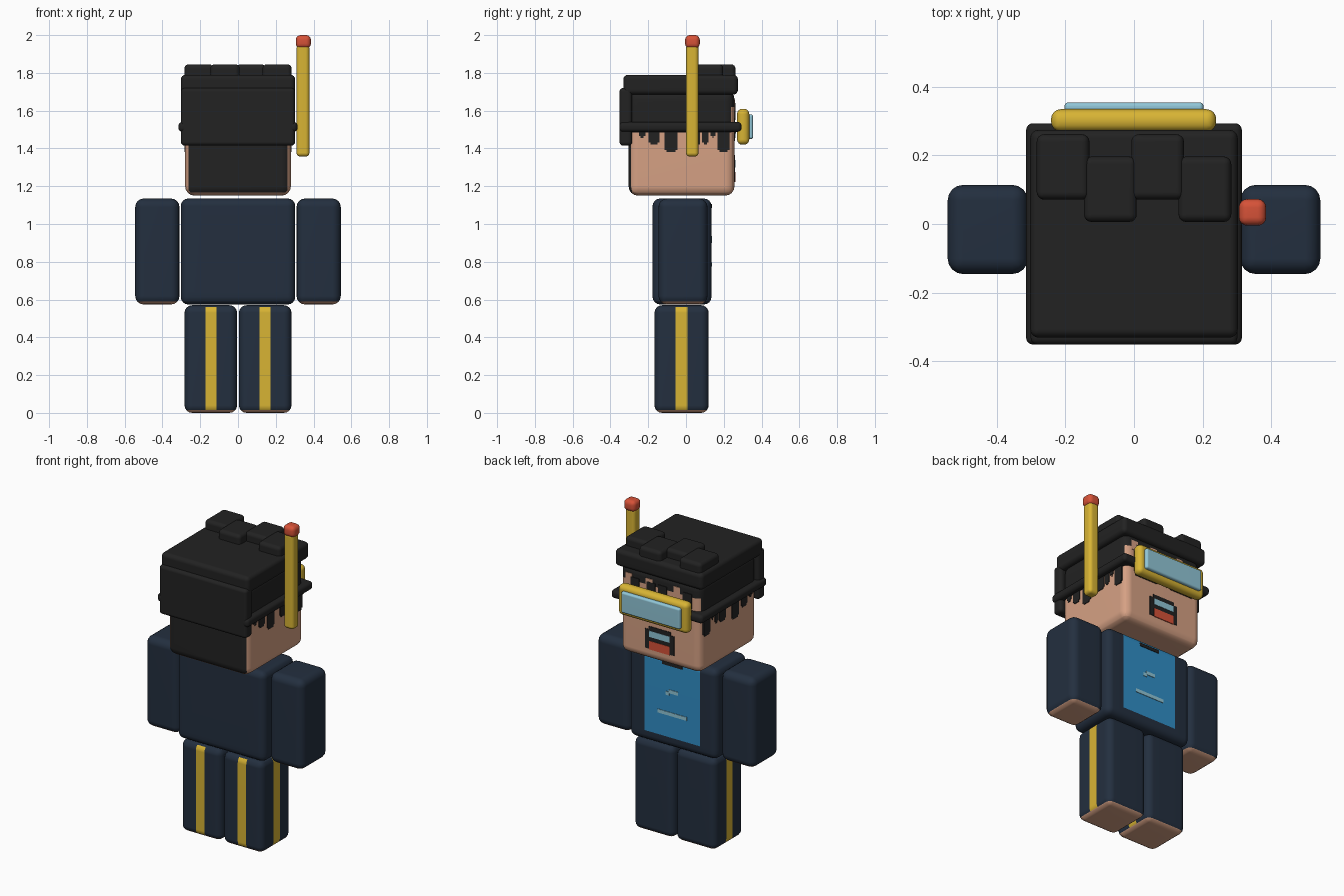
import bpy
import bmesh
from mathutils import Vector

if "Cube" in bpy.data.objects:
    bpy.data.objects.remove(bpy.data.objects["Cube"], do_unlink=True)


def material(name, *rgb):
    linear = [((c / 255 + 0.055) / 1.055) ** 2.4 for c in rgb] + [1]
    mat = bpy.data.materials.new(name)
    mat.use_nodes = True
    mat.diffuse_color = linear
    mat.node_tree.nodes["Principled BSDF"].inputs["Base Color"].default_value = linear
    return mat


SKIN = material("skin", 214, 161, 132)
HAIR = material("black_hair", 34, 34, 34)
NAVY = material("navy_cloth", 35, 47, 63)
YELLOW = material("yellow", 216, 180, 52)
RED = material("red", 214, 82, 56)
GLASS = material("pale_blue", 145, 198, 215)
BLUE = material("shirt_blue", 48, 142, 198)


def box(name, x, y, z, mats, bevel=0.0, cuts=(), rule=None):
    """Rounded box from (min, max) ranges; cuts are (axis, value) and rule
    picks a material slot from a face centre and normal."""
    mats = mats if isinstance(mats, (list, tuple)) else [mats]
    bm = bmesh.new()
    bmesh.ops.create_cube(bm, size=1)
    for v in bm.verts:
        v.co = [(r[0] + r[1]) / 2 + c * (r[1] - r[0]) for r, c in zip((x, y, z), v.co)]
    if bevel:
        bmesh.ops.bevel(bm, geom=bm.edges[:], offset=bevel, segments=4,
                        profile=0.5, affect='EDGES')
    for axis, value in cuts:
        point, normal = Vector(), Vector()
        point[axis], normal[axis] = value, 1
        bmesh.ops.bisect_plane(bm, geom=bm.verts[:] + bm.edges[:] + bm.faces[:],
                               plane_co=point, plane_no=normal, dist=0.0001)
    bm.normal_update()
    for f in bm.faces:
        f.smooth = bevel > 0
        if rule:
            f.material_index = int(rule(f.calc_center_median(), f.normal))
    mesh = bpy.data.meshes.new(name)
    bm.to_mesh(mesh)
    bm.free()
    for m in mats:
        mesh.materials.append(m)
    obj = bpy.data.objects.new(name, mesh)
    bpy.context.collection.objects.link(obj)
    if bevel:
        obj.modifiers.new("flat_face_normals", 'WEIGHTED_NORMAL')
    return obj


def span(side, a, b):
    return sorted((side * a, side * b))


# Head: hair painted over the crown, sides and back
def head_rule(c, n):
    if c.y < -0.285:
        return c.z > 1.485 or (abs(c.x) < 0.262 and c.z > 1.168)
    return c.z > (1.62 if c.y > 0.237 else 1.485)


box("head", (-0.28, 0.28), (-0.304, 0.257), (1.15, 1.71), [SKIN, HAIR], 0.05,
    [(2, 1.168), (2, 1.485), (2, 1.62), (1, 0.237), (1, -0.285), (0, 0.262), (0, -0.262)],
    head_rule)

# Hair volumes
box("hair_cap", (-0.303, 0.303), (-0.332, 0.275), (1.685, 1.79), HAIR, 0.025)
box("hair_back_panel", (-0.302, 0.302), (-0.352, -0.285), (1.415, 1.72), HAIR, 0.02)
for i in range(4):
    left = -0.284 + i * 0.138
    back = 0.006 if i % 2 else 0.071
    box(f"hair_tuft_{i + 1}", (left, left + 0.154), (back, back + 0.191),
        (1.74, 1.845), HAIR, 0.022)

# Ragged fringe on the sides and over the brow
LOCKS = [(-0.25, -0.215, 1.455), (-0.198, -0.14, 1.42), (-0.114, -0.045, 1.38),
         (0.01, 0.075, 1.41), (0.085, 0.12, 1.42), (0.13, 0.155, 1.455),
         (0.167, 0.23, 1.38)]
for side, label in ((1, "left"), (-1, "right")):
    for i, (a, b, low) in enumerate(LOCKS):
        box(f"{label}_side_lock_{i + 1}", span(side, 0.276, 0.284), (a, b),
            (low + 0.012, 1.5), HAIR)
        box(f"{label}_side_lock_tip_{i + 1}", span(side, 0.276, 0.284),
            (a + 0.01, b - 0.01), (low, low + 0.012), HAIR)
for i, x in enumerate((-0.22, -0.05, 0.03, 0.14)):
    box(f"brow_lock_{i + 1}", (x, x + 0.06), (0.253, 0.261), (1.55, 1.64), HAIR)
for i, x in enumerate((-0.14, 0.05, 0.19)):
    box(f"brow_gap_{i + 1}", (x, x + 0.045), (0.253, 0.26), (1.6, 1.66), SKIN)

# Eyes
for side, label in ((1, "left"), (-1, "right")):
    box(f"{label}_eye_outline", span(side, 0.05, 0.21), (0.254, 0.26), (1.44, 1.56), HAIR)
    box(f"{label}_eye", span(side, 0.07, 0.19), (0.255, 0.262), (1.455, 1.535), GLASS)
    box(f"{label}_pupil", span(side, 0.07, 0.11), (0.256, 0.264), (1.48, 1.535), HAIR)

# Mouth
box("mouth_outline", (-0.1, 0.1), (0.254, 0.26), (1.225, 1.345), HAIR)
box("mouth_top", (-0.075, 0.075), (0.254, 0.26), (1.345, 1.365), HAIR)
box("teeth", (-0.07, 0.07), (0.255, 0.262), (1.3, 1.338), GLASS)
box("tongue", (-0.07, 0.07), (0.255, 0.262), (1.222, 1.275), RED)

# Goggles with strap
box("goggle_strap", (-0.315, 0.315), (-0.352, 0.294), (1.488, 1.54), HAIR, 0.02)
box("goggle_frame", (-0.242, 0.24), (0.27, 0.335), (1.42, 1.61), YELLOW, 0.028)
box("goggle_lens", (-0.203, 0.203), (0.315, 0.355), (1.45, 1.58), GLASS, 0.012)

# Snorkel tube
box("snorkel_tube", (0.31, 0.378), (0, 0.066), (1.357, 1.95), YELLOW, 0.02)
box("snorkel_tip", (0.306, 0.386), (-0.005, 0.073), (1.93, 2.0), RED, 0.025)


# Torso with a shirt panel showing on the face side
def torso_rule(c, n):
    return c.y > 0.08 and abs(c.x) < 0.19 and 0.64 < c.z < 1.127


box("torso", (-0.303, 0.303), (-0.177, 0.135), (0.574, 1.135), [NAVY, BLUE], 0.04,
    [(0, -0.19), (0, 0.19), (2, 0.64), (2, 1.127), (1, 0.08)], torso_rule)
box("collar_shadow", (-0.07, 0.07), (0.125, 0.138), (1.085, 1.105), HAIR)
box("shirt_mark_long", (-0.1, 0.1), (0.13, 0.138), (0.775, 0.797), GLASS)
box("shirt_mark_short", (-0.04, 0.025), (0.13, 0.138), (0.915, 0.937), GLASS)
box("shirt_mark_end", (0.02, 0.045), (0.13, 0.138), (0.9, 0.922), GLASS)


# Legs: yellow stripes on the sides and the far face, bare soles
def leg_rule(middle):
    def rule(c, n):
        if c.z < 0.016:
            return 1
        if c.z > 0.56:
            return 0
        rear = c.y < -0.12 and abs(c.x - middle) < 0.029
        flank = abs(c.x - middle) > 0.1 and -0.055 < c.y < 0.008
        return 2 if rear or flank else 0
    return rule


for side, label in ((1, "left"), (-1, "right")):
    box(f"{label}_arm", span(side, 0.31, 0.544), (-0.146, 0.114), (0.574, 1.135),
        [NAVY, SKIN], 0.045, [(2, 0.59)], lambda c, n: c.z < 0.59)
    mid = side * 0.144
    box(f"{label}_leg", span(side, 0.005, 0.283), (-0.167, 0.12), (0, 0.57),
        [NAVY, SKIN, YELLOW], 0.04,
        [(0, mid - 0.029), (0, mid + 0.029), (1, -0.055), (1, 0.008), (2, 0.016), (2, 0.56)],
        leg_rule(mid))
